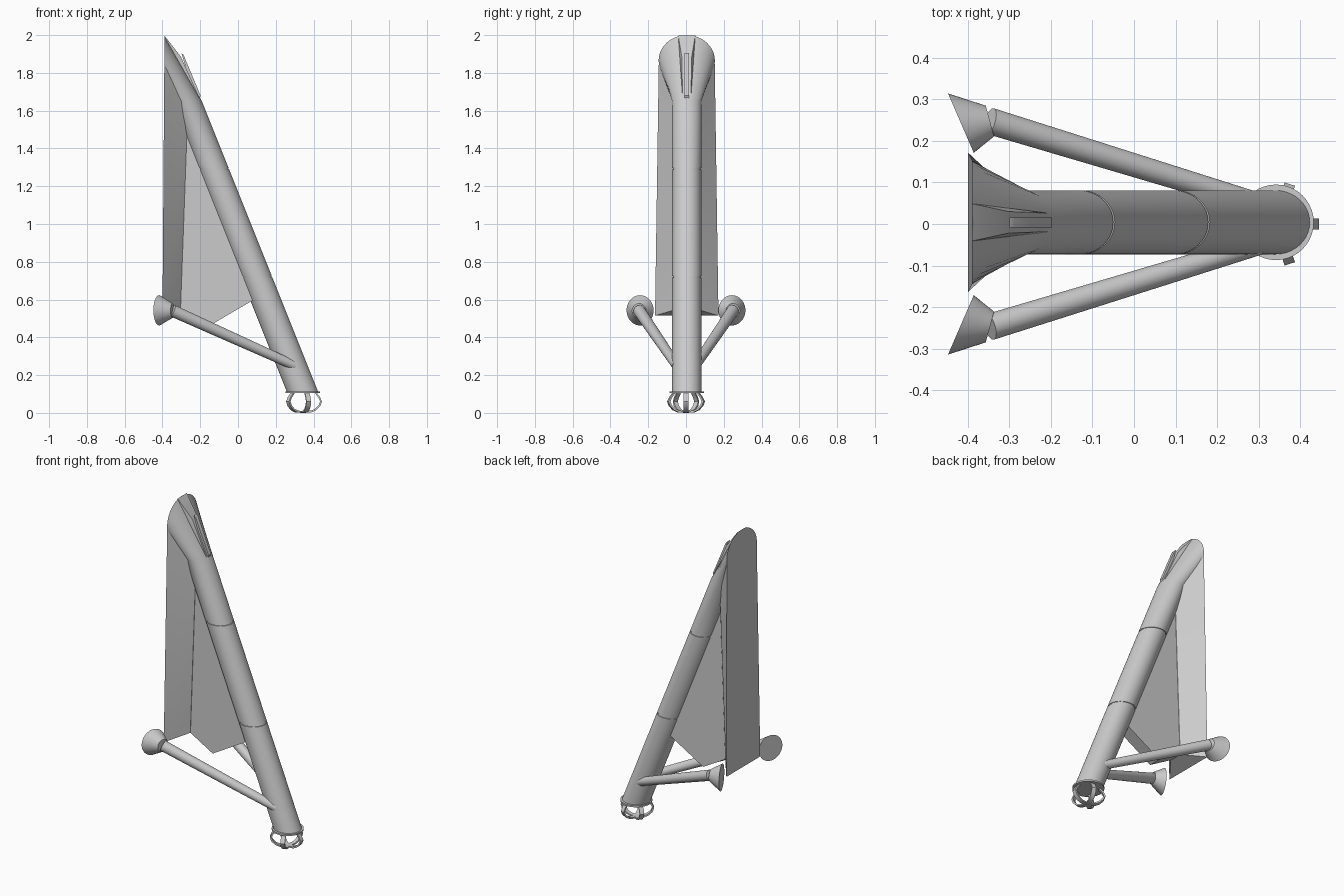
import bpy, bmesh
from math import sin, cos, pi, radians
from mathutils import Vector, Matrix

if "Cube" in bpy.data.objects:
    bpy.data.objects.remove(bpy.data.objects["Cube"])

N = 40
YC = 0.004   # centre line of the main body


def finish(name, bm):
    bmesh.ops.recalc_face_normals(bm, faces=bm.faces)
    me = bpy.data.meshes.new(name)
    bm.to_mesh(me)
    bm.free()
    ob = bpy.data.objects.new(name, me)
    bpy.context.collection.objects.link(ob)
    return ob


def ring(c, u, v):
    c, u, v = Vector(c), Vector(u), Vector(v)
    return [c + u * cos(2 * pi * i / N) + v * sin(2 * pi * i / N) for i in range(N)]


def loft(name, rings):
    bm = bmesh.new()
    rows = [[bm.verts.new(p) for p in r] for r in rings]
    for a, b in zip(rows, rows[1:]):
        for i in range(N):
            j = (i + 1) % N
            bm.faces.new((a[i], a[j], b[j], b[i]))
    bm.faces.new(rows[0])
    bm.faces.new(rows[-1])
    return finish(name, bm)


def hull(name, pts):
    bm = bmesh.new()
    for p in pts:
        bm.verts.new(p)
    bmesh.ops.convex_hull(bm, input=bm.verts)
    return finish(name, bm)


def prism(name, poly, half):
    # (x, z) outline extruded along y
    bm = bmesh.new()
    a = [bm.verts.new((x, -half, z)) for x, z in poly]
    b = [bm.verts.new((x, half, z)) for x, z in poly]
    bm.faces.new(a)
    bm.faces.new(b)
    for i in range(len(poly)):
        j = (i + 1) % len(poly)
        bm.faces.new((a[i], a[j], b[j], b[i]))
    return finish(name, bm)


def axis_x(z):
    return 0.342 - 0.4 * (z - 0.11)


# leaning main tube with two joint grooves and a flared upper end
sections = [(0.11, 1)]
for g in (0.716, 1.288):
    sections += [(g, 1), (g + 0.001, 0.96), (g + 0.008, 0.96), (g + 0.009, 1)]
sections.append((1.65, 1))
rings = [ring((axis_x(z), YC, z), (0.083 * k, 0, 0), (0, 0.077 * k, 0)) for z, k in sections]
rings.append(ring((-0.39, YC, 1.865), (0, 0, 0.135), (0, 0.149, 0)))
loft("main_tube", rings)

# flange at the lower end
loft("lower_flange", [ring((0.342, YC, z), (0.091, 0, 0), (0, 0.091, 0)) for z in (0.104, 0.114)])

# wide back panel with angled sides
pts = []
for s in (-1, 1):
    pts += [(-0.40, YC + s * 0.168, 0.515), (-0.39, YC + s * 0.148, 1.86),
            (-0.304, YC + s * 0.042, 0.552), (-0.264, YC + s * 0.042, 1.65)]
hull("back_panel", pts)

# web joining the panel to the tube
web = prism("centre_web", [(-0.32, 0.56), (-0.15, 0.462), (0.12, 0.62), (-0.25, 1.55), (-0.28, 1.5)], 0.04)
web.location.y = YC

# ridge and narrow bar on top of the flare
pts = []
for s in (-1, 1):
    pts += [(-0.39, YC + s * 0.045, 1.998), (-0.39, YC + s * 0.045, 1.93),
            (-0.302, YC + s * 0.026, 1.885), (-0.204, YC + s * 0.022, 1.668),
            (-0.23, YC + s * 0.022, 1.66)]
hull("top_ridge", pts)
bar = prism("ridge_bar", [(-0.30, 1.905), (-0.288, 1.895), (-0.198, 1.68), (-0.203, 1.665), (-0.23, 1.68)], 0.012)
bar.location.y = YC

# side struts and flared end pads
for s, side in ((-1, "front"), (1, "back")):
    a, b = Vector((0.30, s * 0.05, 0.25)), Vector((-0.347, s * 0.248, 0.541))
    d = (b - a).normalized()
    u = d.cross(Vector((0, 0, 1))).normalized()
    v = u.cross(d)
    loft(side + "_strut", [ring(a, u * 0.025, v * 0.025), ring(b, u * 0.032, v * 0.032)])
    n = s * 1.0
    loft(side + "_pad", [ring(b, (-0.010, n * 0.037, 0), (0, 0, 0.038)),
                         ring((-0.417, s * 0.243, 0.543), (-0.031, n * 0.0715, 0), (0, 0, 0.08))])

# five curved claw strips below the tube
outer = [(0.072, 0.106), (0.090, 0.084), (0.101, 0.060), (0.092, 0.036), (0.070, 0.014), (0.045, 0.003), (0, 0)]
inner = [(0, 0.009), (0.042, 0.012), (0.063, 0.021), (0.083, 0.041), (0.091, 0.060), (0.082, 0.080), (0.062, 0.106)]
for i in range(5):
    ob = prism("claw_strip_%d" % (i + 1), outer + inner, 0.013)
    ob.matrix_world = Matrix.Translation((0.344, YC - 0.004, 0)) @ Matrix.Rotation(radians(72 * i), 4, 'Z')

# smooth rounds, sharp edges
bpy.ops.object.select_all(action='SELECT')
bpy.context.view_layer.objects.active = web
bpy.ops.object.shade_smooth_by_angle(angle=radians(30))
